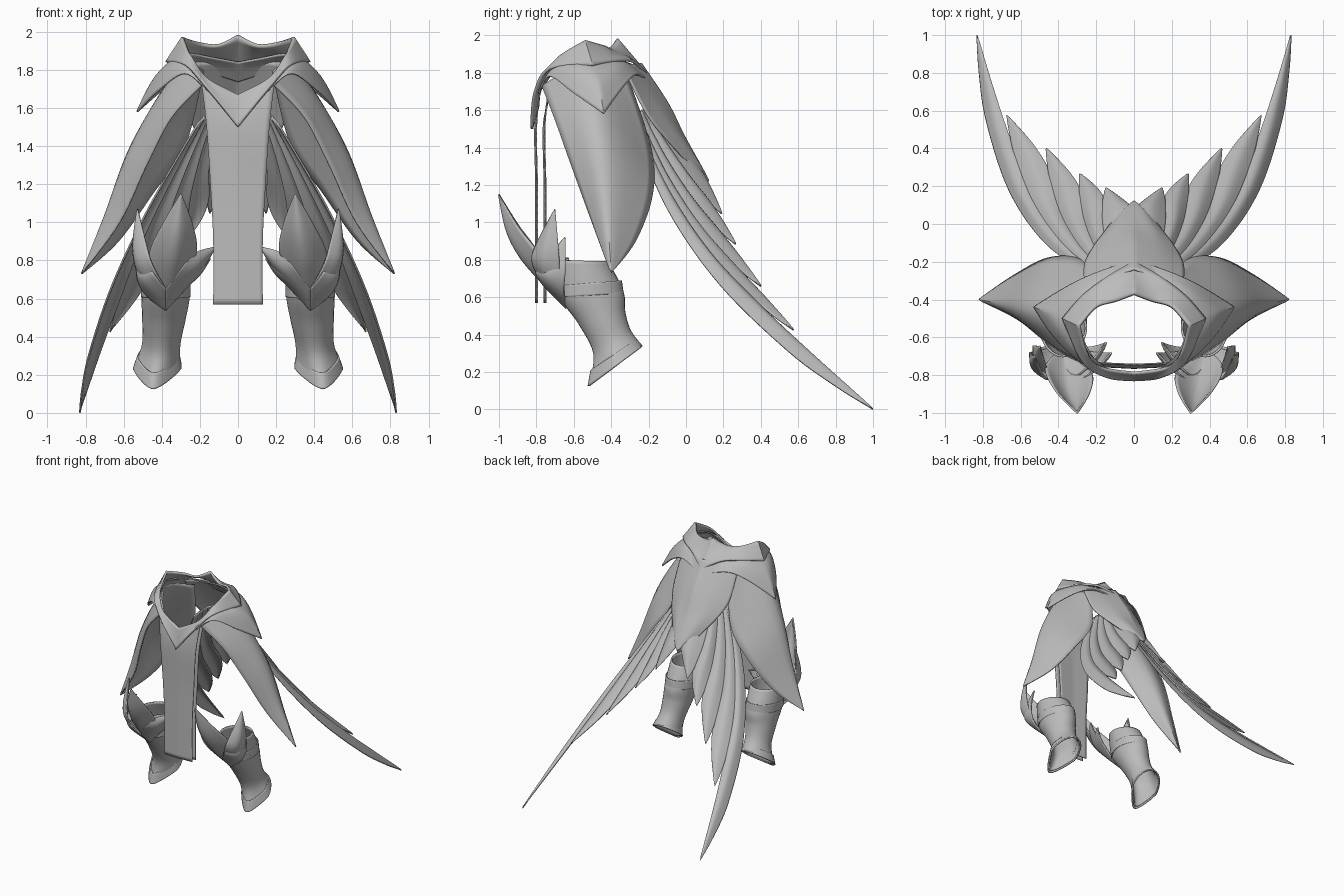
import bpy, bmesh, math
from mathutils import Vector

cube = bpy.data.objects.get("Cube")
if cube:
    bpy.data.objects.remove(cube)

steel = bpy.data.materials.new("grey_steel")
steel.use_nodes = True
GREY = (0.5, 0.5, 0.5, 1)
steel.diffuse_color = GREY
steel.node_tree.nodes["Principled BSDF"].inputs["Base Color"].default_value = GREY


def spline(points, steps, corners=True):
    """Smooth path through points; with corners, a doubled point is sharp."""
    pts = [Vector(p) for p in points]
    out = [pts[0]]
    for i in range(len(pts) - 1):
        a, b = pts[i], pts[i + 1]
        if corners and (a - b).length < 1e-6:
            continue
        before = pts[i - 1] if i else a
        after = pts[i + 2] if i + 2 < len(pts) else b
        ta, tb = (b - before) / 2, (after - a) / 2
        for k in range(1, steps + 1):
            t = k / steps
            t2, t3 = t * t, t * t * t
            out.append(a * (2 * t3 - 3 * t2 + 1) + ta * (t3 - 2 * t2 + t)
                       + b * (3 * t2 - 2 * t3) + tb * (t3 - t2))
    return out


def grid_object(name, rows, closed=False, thick=0.012):
    """Mirrored plate made from equal rows of points."""
    bm = bmesh.new()
    grid = [[bm.verts.new(p) for p in row] for row in rows]
    n = len(grid[0])
    for low, high in zip(grid, grid[1:]):
        for c in range(n if closed else n - 1):
            d = (c + 1) % n
            bm.faces.new((low[c], low[d], high[d], high[c]))
    bmesh.ops.remove_doubles(bm, verts=bm.verts[:], dist=0.0005)
    mesh = bpy.data.meshes.new(name)
    bm.to_mesh(mesh)
    bm.free()
    mesh.materials.append(steel)
    obj = bpy.data.objects.new(name, mesh)
    bpy.context.collection.objects.link(obj)
    obj.modifiers.new("mirror", "MIRROR")
    solid = obj.modifiers.new("thickness", "SOLIDIFY")
    solid.thickness = thick
    solid.offset = 0
    bpy.ops.object.select_all(action="DESELECT")
    obj.select_set(True)
    bpy.context.view_layer.objects.active = obj
    bpy.ops.object.shade_smooth_by_angle(angle=math.radians(40))


def sheet(name, *curves, bulge=None, thick=0.01):
    """Curved plate through edge curves, optionally bulged in the middle."""
    lines = [spline(c, 7) for c in curves]
    if bulge:
        n = len(lines[0]) - 1
        mid = [(a + b) / 2 + Vector(bulge) * math.sin(math.pi * i / n)
               for i, (a, b) in enumerate(zip(lines[0], lines[-1]))]
        lines.insert(1, mid)
    grid_object(name, [spline(row, 5, corners=False) for row in zip(*lines)], thick=thick)


# Waist collar with its front V, side points and back peak
sheet("waist_collar",
      [(0, -.79, 1.67), (.17, -.76, 1.76), (.25, -.68, 1.88), (.29, -.54, 1.97),
       (.29, -.54, 1.97), (.2, -.44, 1.94), (.1, -.41, 1.93), (0, -.37, 1.98)],
      [(0, -.825, 1.5), (.15, -.81, 1.69), (.27, -.73, 1.82), (.375, -.5, 1.84),
       (.375, -.5, 1.84), (.27, -.38, 1.86), (.14, -.28, 1.86), (0, -.2, 1.78)],
      thick=0.016)

# Hip guard layered under the collar
sheet("hip_guard",
      [(.14, -.77, 1.72), (.24, -.68, 1.84), (.29, -.58, 1.88), (.3, -.5, 1.88),
       (.22, -.4, 1.88), (.12, -.34, 1.86), (0, -.28, 1.84)],
      [(.16, -.79, 1.69), (.28, -.73, 1.78), (.42, -.6, 1.69), (.53, -.44, 1.58),
       (.53, -.44, 1.58), (.35, -.33, 1.73), (.2, -.26, 1.79), (0, -.19, 1.74)],
      bulge=(.02, 0, .03))

# Leaf shaped side tassets wrapped around the hips
sheet("side_tassets",
      [(.18, -.77, 1.73), (.35, -.7, 1.55), (.48, -.61, 1.3), (.62, -.5, 1), (.82, -.4, .73)],
      [(.29, -.54, 1.85), (.44, -.47, 1.62), (.58, -.44, 1.36), (.7, -.42, 1.03), (.82, -.4, .73)],
      [(.18, -.32, 1.8), (.28, -.19, 1.4), (.45, -.18, 1.15), (.63, -.27, .9), (.82, -.4, .73)])

# Hanging front panel and its lining
for name, back in (("front_panel", 0), ("front_panel_lining", .045)):
    shape = [(.19, -.78, 1.72), (.165, -.8, 1.5), (.145, -.795, 1.2), (.13, -.795, .9), (.13, -.795, .57)]
    sheet(name, [(0, y - .008 + back, min(z, 1.62)) for x, y, z in shape],
          [(x, y + back, z) for x, y, z in shape], thick=.007)

# Scalloped plate at the centre of the back
sheet("back_plate",
      [(0, -.24, 1.85), (0, -.1, 1.64), (0, -.02, 1.48), (0, .04, 1.37), (0, .09, 1.28), (0, .12, 1.22)],
      [(.26, -.34, 1.84), (.26, -.21, 1.58), (.2, -.1, 1.44), (.2, -.1, 1.44), (.13, -.01, 1.34),
       (.13, -.01, 1.34), (.07, .06, 1.27), (.07, .06, 1.27), (0, .12, 1.22)],
      bulge=(.01, .01, .02))

# Tail feathers: each spans from its own quill line to the next one inwards
quills = [((.21, -.29, 1.52), (.8, 0, .58), (.83, 1, 0)),
          ((.18, -.27, 1.55), (.6, 0, .8), (.67, .57, .42)),
          ((.15, -.26, 1.57), (.44, -.03, .95), (.46, .39, .65)),
          ((.12, -.25, 1.59), (.3, -.04, 1.1), (.28, .25, .87)),
          ((.09, -.24, 1.6), (.2, -.03, 1.22), (.14, .17, 1.03)),
          ((0, -.23, 1.6), (0, -.05, 1.4), (0, .1, 1.2))]


def along(quill, t):
    base, bend, tip = map(Vector, quill)
    return base * (1 - t) ** 2 + bend * 2 * t * (1 - t) + tip * t * t


for i, (quill, inward) in enumerate(zip(quills, quills[1:])):
    lift = Vector((.002, .005, .004)) * i
    outer, inner = [], []
    for t, reach in ((0, 1.2), (.25, 1.2), (.5, 1.15), (.75, 1.08), (.9, .65), (1, 0)):
        p = along(quill, t)
        outer.append(p + lift)
        inner.append(p.lerp(along(inward, min(1, t * 1.1)), reach) + lift)
    sheet(f"tail_feather_{i + 1}", outer, inner, bulge=(.01, .02, .018))


# Shin tubes: each ring is centre x, half width, front (y, z), back (y, z), front sharpness
def tube(name, rings, thick, count=32):
    columns = []
    for i in range(count):
        a = 2 * math.pi * i / count
        path = []
        for cx, rx, front, back, keel in rings:
            f, b = Vector((cx + keel * .08, *front)), Vector((cx, *back))
            path.append((f + b) / 2 + (f - b) / 2 * math.cos(a)
                        + Vector((rx * math.sin(a) * (1 - keel * max(0, math.cos(a))), 0, 0)))
        columns.append(spline(path, 6))
    grid_object(name, list(zip(*columns)), closed=True, thick=thick)


tube("shin_guards", [(.37, .12, (-.7, .8), (-.42, .79), .1), (.375, .122, (-.68, .62), (-.34, .63), .1),
                     (.385, .108, (-.57, .46), (-.33, .52), .1), (.395, .095, (-.49, .3), (-.3, .42), .2),
                     (.405, .115, (-.51, .14), (-.24, .34), .5)], .012)
tube("ankle_rims", [(.402, .106, (-.505, .21), (-.27, .37), .45),
                    (.405, .122, (-.52, .125), (-.235, .335), .5)], .012)
tube("shin_bands", [(.375, .126, (-.69, .66), (-.347, .69), .1),
                    (.375, .126, (-.685, .6), (-.337, .62), .1)], .008)

# Spiked knee plates
tip, toe = (.3, -1, 1.15), (.38, -.66, .57)
sheet("knee_spikes",
      [tip, (.24, -.9, .99), (.22, -.8, .85), (.28, -.74, .7), toe],
      [tip, (.32, -.96, .96), (.34, -.89, .82), (.36, -.79, .7), toe],
      [tip, (.4, -.9, .98), (.46, -.8, .85), (.46, -.73, .72), toe])

# Swept wings layered on both sides of each knee
wings = {
    "outer": ([(.38, -.64, .54), (.5, -.67, .68), (.55, -.68, .85), (.525, -.7, 1.07)],
              [(.38, -.75, .65), (.45, -.82, .78), (.48, -.8, .88), (.525, -.7, 1.07)]),
    "inner": ([(.38, -.64, .54), (.26, -.67, .68), (.18, -.68, .77), (.12, -.68, .87)],
              [(.38, -.75, .65), (.3, -.82, .76), (.23, -.79, .84), (.12, -.68, .87)]),
}
for side, curves in wings.items():
    push = -.03 if side == "outer" else .03
    for layer in range(2):
        drop = Vector((push * .3, .018, -.05 if side == "outer" else -.02)) * layer
        moved = [[Vector(p) + drop * i for i, p in enumerate(c)] for c in curves]
        sheet(f"knee_wing_{side}_{layer + 1}", *moved, bulge=(-push, -.02, 0))
